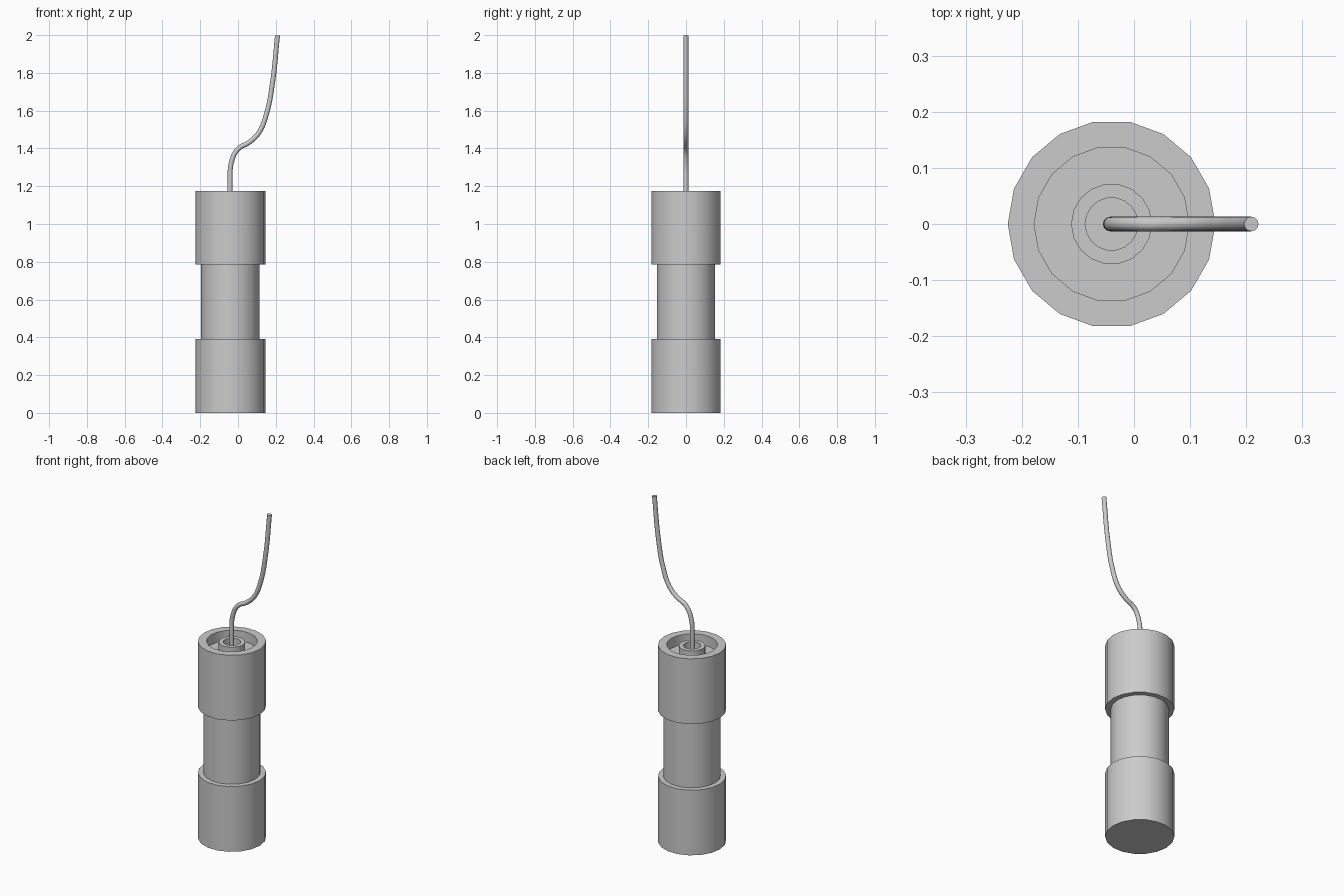
import bpy, bmesh, math

if "Cube" in bpy.data.objects:
    bpy.data.objects.remove(bpy.data.objects["Cube"])

CX = -0.04      # body axis
SIDES = 18


def smooth(ob):
    bpy.ops.object.select_all(action='DESELECT')
    ob.select_set(True)
    bpy.context.view_layer.objects.active = ob
    bpy.ops.object.shade_smooth_by_angle(angle=math.radians(35))


def lathe(name, profile):
    """Revolve (radius, z) points around the body axis; radius 0 makes a pole."""
    bm = bmesh.new()
    rings = []
    for r, z in profile:
        if r == 0:
            rings.append([bm.verts.new((CX, 0, z))] * SIDES)
        else:
            rings.append([bm.verts.new((CX + r * math.cos(2 * math.pi * i / SIDES),
                                        r * math.sin(2 * math.pi * i / SIDES), z))
                          for i in range(SIDES)])
    for a, b in zip(rings, rings[1:]):
        for i in range(SIDES):
            j = (i + 1) % SIDES
            bm.faces.new(list(dict.fromkeys((a[i], a[j], b[j], b[i]))))
    bmesh.ops.recalc_face_normals(bm, faces=bm.faces[:])
    me = bpy.data.meshes.new(name)
    bm.to_mesh(me)
    bm.free()
    ob = bpy.data.objects.new(name, me)
    bpy.context.collection.objects.link(ob)
    smooth(ob)
    return ob


# Casing: two wide bands, narrow waist, recessed top
FLOOR = 1.115
lathe("casing", [(0, 0), (0.185, 0), (0.185, 0.39), (0.155, 0.39), (0.155, 0.785),
                 (0.185, 0.785), (0.185, 1.175), (0.138, 1.175), (0.138, FLOOR), (0, FLOOR)])

# Collar around the wire inside the recess
lathe("collar", [(0, FLOOR), (0.072, FLOOR), (0.072, 1.17), (0.047, 1.17),
                 (0.047, 1.125), (0, 1.125)])

# Bent wire
path = [(-0.042, 1.12), (-0.042, 1.22), (-0.034, 1.33), (0.0, 1.397), (0.06, 1.433),
        (0.108, 1.48), (0.15, 1.58), (0.183, 1.75), (0.209, 1.998)]
cu = bpy.data.curves.new("wire", 'CURVE')
cu.dimensions = '3D'
cu.bevel_depth = 0.013
cu.bevel_resolution = 4
cu.resolution_u = 6
cu.use_fill_caps = True
sp = cu.splines.new('BEZIER')
sp.bezier_points.add(len(path) - 1)
for p, (x, z) in zip(sp.bezier_points, path):
    p.co = (x, 0, z)
    p.handle_left_type = p.handle_right_type = 'AUTO'
wire = bpy.data.objects.new("wire", cu)
bpy.context.collection.objects.link(wire)
bpy.ops.object.select_all(action='DESELECT')
wire.select_set(True)
bpy.context.view_layer.objects.active = wire
bpy.ops.object.convert(target='MESH')
smooth(bpy.context.view_layer.objects.active)
